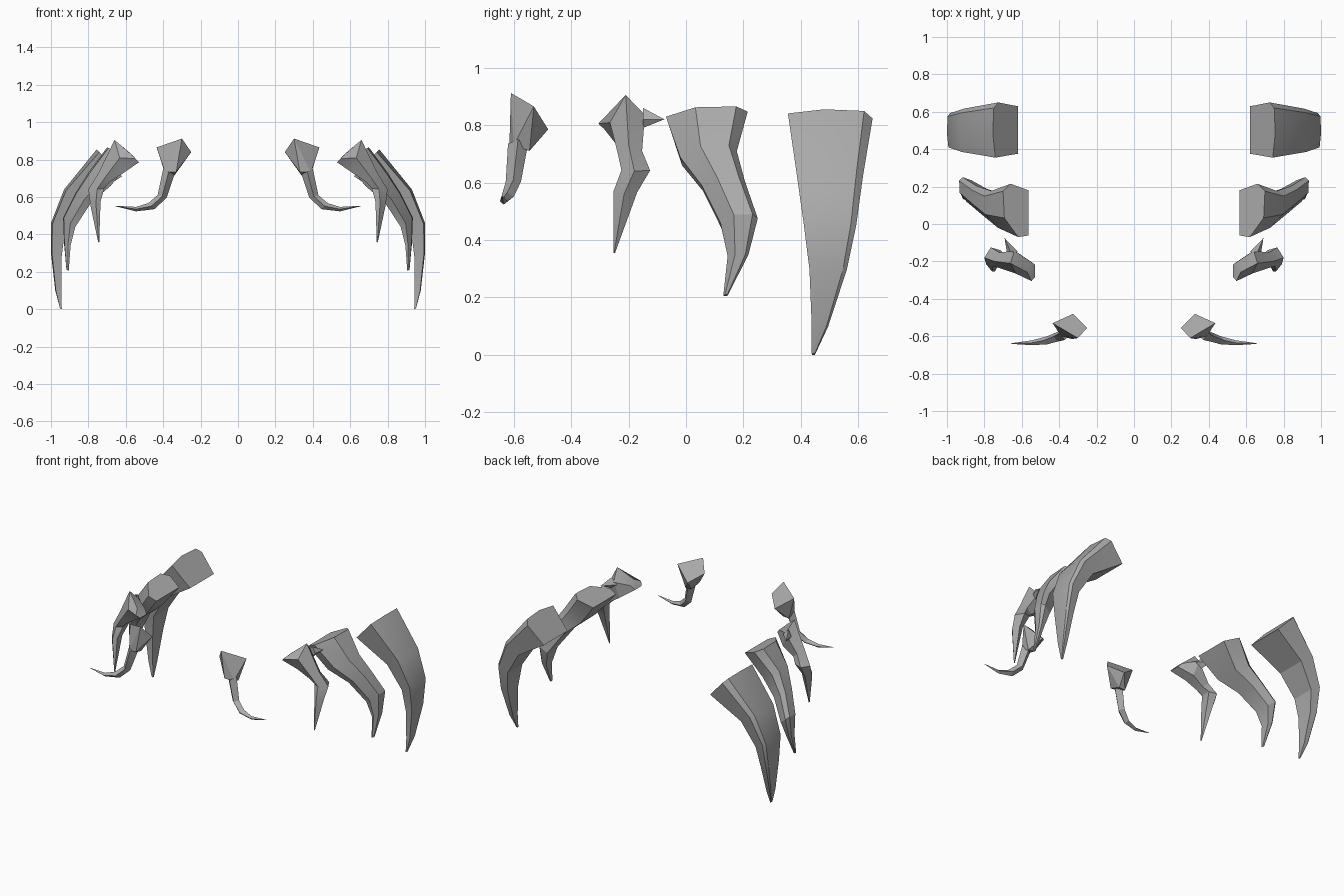
import bpy
import bmesh
from math import radians
from mathutils import Vector

default_cube = bpy.data.objects.get("Cube")
if default_cube:
    bpy.data.objects.remove(default_cube, do_unlink=True)

# One plain grey for every part
grey = bpy.data.materials.new("plain_grey")
grey.use_nodes = True
colour = (0.4, 0.4, 0.4, 1)
grey.diffuse_color = colour
grey.node_tree.nodes["Principled BSDF"].inputs["Base Color"].default_value = colour


def finish(name, bm):
    """Turn the bmesh into a mirrored pair with sharp facet edges."""
    bmesh.ops.recalc_face_normals(bm, faces=bm.faces)
    mesh = bpy.data.meshes.new(name)
    bm.to_mesh(mesh)
    bm.free()
    mesh.materials.append(grey)
    obj = bpy.data.objects.new(name, mesh)
    bpy.context.collection.objects.link(obj)
    bpy.ops.object.select_all(action="DESELECT")
    obj.select_set(True)
    bpy.context.view_layer.objects.active = obj
    bpy.ops.object.shade_smooth_by_angle(angle=radians(22))
    mirror = obj.modifiers.new("mirror_sides", "MIRROR")
    mirror.use_axis[0] = True
    mirror.use_mirror_merge = False
    return obj


def limb(name, profile, sections):
    """Loft a profile (u: front to back, v: outer to inner side) along sections.

    A section gives outer x, z, inner x, z, then front y and back y.
    """
    bm = bmesh.new()
    rings = []
    for outer_x, outer_z, inner_x, inner_z, front, back in sections:
        ring = []
        for u, v in profile:
            x = outer_x + (inner_x - outer_x) * v
            y = front + (back - front) * u
            z = outer_z + (inner_z - outer_z) * v
            ring.append(bm.verts.new((x, y, z)))
        rings.append(ring)
    count = len(profile)
    for lower, upper in zip(rings, rings[1:]):
        for i in range(count):
            j = (i + 1) % count
            bm.faces.new((lower[i], lower[j], upper[j], upper[i]))
    bm.faces.new(rings[0])
    bm.faces.new(rings[-1])
    return finish(name, bm)


def hull(name, points):
    """Wrap a faceted solid around a few corner points."""
    bm = bmesh.new()
    for point in points:
        bm.verts.new(point)
    bmesh.ops.convex_hull(bm, input=bm.verts)
    return finish(name, bm)


# Rear limbs: broad blades with a bevelled back edge
limb("rear_limb",
     [(0, .1), (.43, 0), (.9, .04), (1, .22), (.93, 1), (.07, 1)],
     [(.755, .855, .62, .71, .355, .65),
      (.93, .64, .83, .575, .385, .617),
      (1, .46, .925, .42, .41, .593),
      (1, .3, .943, .28, .43, .56),
      (.977, .1, .945, .09, .438, .495),
      (.952, .005, .942, 0, .438, .45)])

# Middle limbs: twisted, with a slanted front facet
limb("middle_limb",
     [(0, .6), (.36, .05), (.86, 0), (1, .3), (.88, 1), (.03, 1)],
     [(.7, .865, .565, .805, -.07, .215),
      (.8, .73, .68, .66, -.02, .177),
      (.87, .62, .785, .57, .055, .205),
      (.935, .49, .87, .44, .12, .25),
      (.93, .35, .895, .34, .145, .217),
      (.917, .21, .905, .205, .13, .146)])

# Forward limbs: short, kinked at the joint
limb("forward_limb",
     [(0, .55), (.45, 0), (1, .4), (.85, 1), (.2, 1)],
     [(.57, .83, .53, .785, -.305, -.2),
      (.66, .905, .61, .73, -.265, -.143),
      (.745, .73, .685, .68, -.238, -.153),
      (.8, .64, .715, .645, -.225, -.125),
      (.79, .56, .735, .575, -.253, -.17),
      (.748, .36, .742, .355, -.253, -.246)])

# Small spur behind each forward limb
hull("forward_spur",
     [(.62, -.15, .82), (.66, -.15, .86), (.68, -.15, .82),
      (.66, -.15, .79), (.692, -.075, .82)])

# Angular sockets that hold the front hooks
hull("hook_socket",
     [(.3, -.61, .912), (.435, -.53, .865), (.325, -.48, .785), (.25, -.555, .84),
      (.33, -.615, .735), (.39, -.6, .73), (.385, -.545, .71), (.34, -.545, .715)])

# Thin hooks sweeping outward to a point
limb("front_hook",
     [(0, .5), (.5, 0), (1, .5), (.5, 1)],
     [(.4, .75, .34, .72, -.62, -.55),
      (.43, .61, .382, .595, -.628, -.575),
      (.48, .567, .447, .535, -.643, -.6),
      (.545, .547, .545, .523, -.648, -.622),
      (.655, .553, .655, .55, -.641, -.637)])
